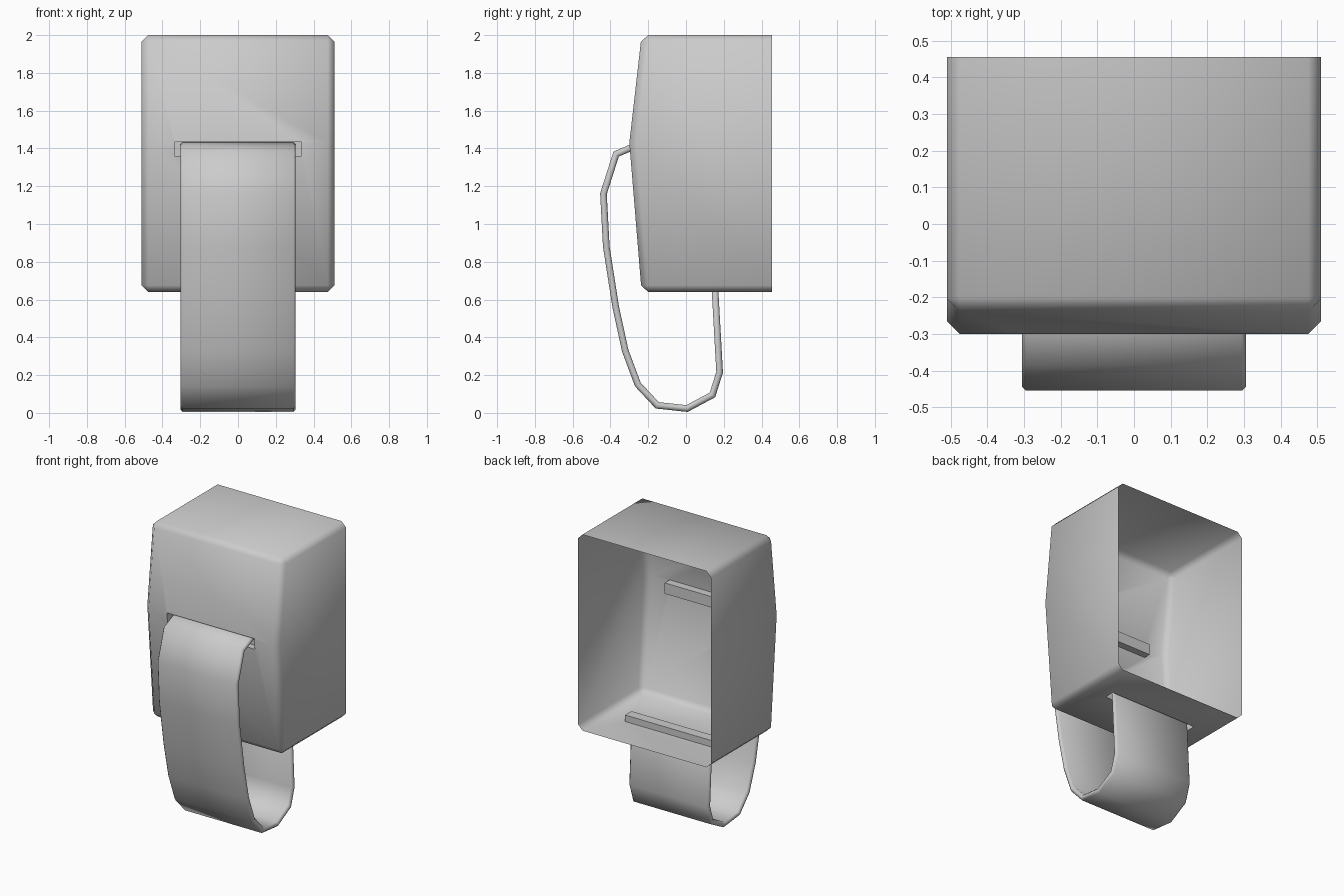
import bpy, bmesh, math

if "Cube" in bpy.data.objects:
    bpy.data.objects.remove(bpy.data.objects["Cube"], do_unlink=True)

# One plain grey for everything
grey = bpy.data.materials.new("plain grey")
grey.use_nodes = True
GREY = (0.6, 0.6, 0.6, 1)
grey.diffuse_color = GREY
grey.node_tree.nodes["Principled BSDF"].inputs["Base Color"].default_value = GREY


def make_object(name, bm):
    mesh = bpy.data.meshes.new(name)
    bm.to_mesh(mesh)
    bm.free()
    mesh.materials.append(grey)
    obj = bpy.data.objects.new(name, mesh)
    bpy.context.collection.objects.link(obj)
    return obj


def extrude_profile(points, half_width, closed):
    """Sweep a y-z profile across x."""
    bm = bmesh.new()
    left = [bm.verts.new((-half_width, y, z)) for y, z in points]
    right = [bm.verts.new((half_width, y, z)) for y, z in points]
    count = len(points)
    for i in range(count if closed else count - 1):
        j = (i + 1) % count
        bm.faces.new((left[i], left[j], right[j], right[i]))
    if closed:
        bm.faces.new(left)
        bm.faces.new(right[::-1])
    bmesh.ops.recalc_face_normals(bm, faces=bm.faces)
    return bm


def apply_and_smooth(obj):
    bpy.ops.object.select_all(action="DESELECT")
    obj.select_set(True)
    bpy.context.view_layer.objects.active = obj
    for modifier in list(obj.modifiers):
        bpy.ops.object.modifier_apply(modifier=modifier.name)
    bpy.ops.object.shade_smooth_by_angle(angle=math.radians(50))


# Housing: block with a bowed front and chamfered edges
BACK, FRONT, RIDGE = 0.455, -0.235, -0.30
bm = extrude_profile([(BACK, 0.64), (BACK, 2), (FRONT, 2), (RIDGE, 1.43), (FRONT, 0.64)],
                     0.51, True)


def is_chamfered(edge):
    on_back = all(v.co.y > BACK - 0.01 for v in edge.verts)
    on_ridge = all(v.co.y < RIDGE + 0.01 for v in edge.verts)
    return not (on_back or on_ridge)


bmesh.ops.bevel(bm, geom=[e for e in bm.edges if is_chamfered(e)], offset=0.035,
                segments=1, affect="EDGES")
bmesh.ops.recalc_face_normals(bm, faces=bm.faces)
housing = make_object("housing", bm)

# Shallow pockets that receive the strap ends
pockets = {
    "front_pocket_cutter": [(-0.40, 1.36), (-0.40, 1.435), (-0.245, 1.435), (-0.245, 1.36)],
    "bottom_pocket_cutter": [(0.12, 0.55), (0.19, 0.55), (0.19, 0.685), (0.12, 0.685)],
}
cutters = []
for name, profile in pockets.items():
    cutter = make_object(name, extrude_profile(profile, 0.335, True))
    cutter.hide_render = True
    cutters.append(cutter)
    cut = housing.modifiers.new(name, "BOOLEAN")
    cut.operation = "DIFFERENCE"
    cut.solver = "EXACT"
    cut.object = cutter
apply_and_smooth(housing)
for cutter in cutters:
    bpy.data.objects.remove(cutter, do_unlink=True)

# Open the back so the housing is a thin shell
bm = bmesh.new()
bm.from_mesh(housing.data)
back = [f for f in bm.faces if f.calc_center_median().y > BACK - 0.01]
bmesh.ops.delete(bm, geom=back, context="FACES")
bm.to_mesh(housing.data)
bm.free()

# Strap: a looped band from the front pocket round to the bottom pocket
path = [(-0.25, 1.42), (-0.30, 1.40), (-0.37, 1.37), (-0.437, 1.16), (-0.422, 0.88),
        (-0.372, 0.56), (-0.322, 0.33), (-0.255, 0.15), (-0.152, 0.04), (0.005, 0.023),
        (0.14, 0.095), (0.178, 0.215), (0.152, 0.68)]
strap = make_object("strap", extrude_profile(path, 0.305, False))
thick = strap.modifiers.new("thickness", "SOLIDIFY")
thick.thickness = 0.035
thick.offset = 0
thick.use_even_offset = True
soft = strap.modifiers.new("soft_edges", "BEVEL")
soft.width = 0.011
soft.segments = 1
soft.limit_method = "ANGLE"
soft.angle_limit = math.radians(70)
apply_and_smooth(strap)
